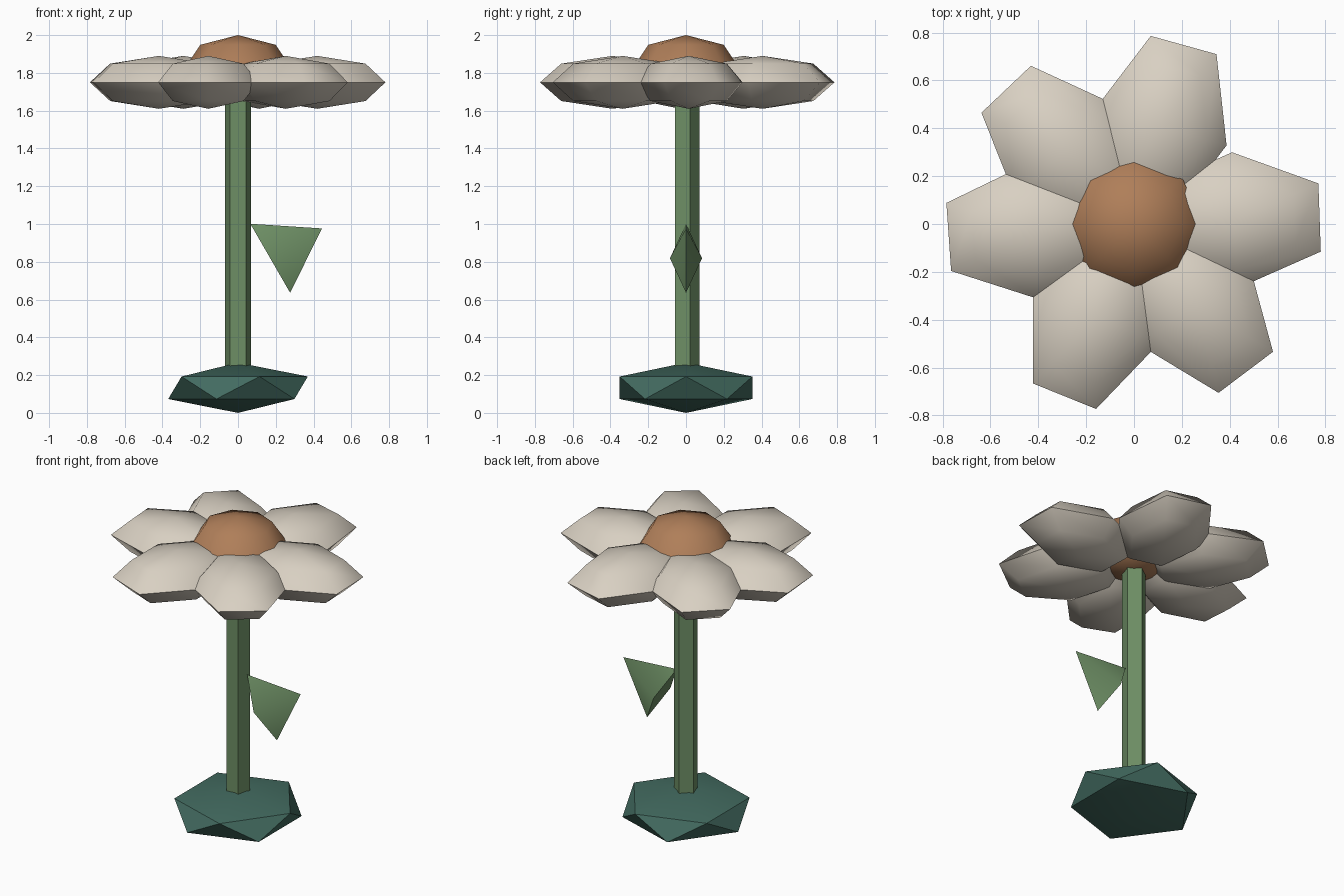
import bpy
import math

cube = bpy.data.objects.get("Cube")
if cube:
    bpy.data.objects.remove(cube, do_unlink=True)


def make_material(name, color):
    mat = bpy.data.materials.new(name)
    mat.use_nodes = True
    mat.diffuse_color = (*color, 1)
    for node in mat.node_tree.nodes:
        if node.type == 'BSDF_PRINCIPLED':
            node.inputs["Base Color"].default_value = (*color, 1)
    return mat


cream = make_material("cream", (0.69, 0.63, 0.54))
brown = make_material("brown", (0.43, 0.21, 0.10))
green = make_material("leaf green", (0.155, 0.275, 0.13))
teal = make_material("dark teal", (0.056, 0.148, 0.118))


def finish(name, mat, scale=(1, 1, 1), smooth_angle=55):
    """Name, scale, colour and shade the primitive just added."""
    obj = bpy.context.object
    obj.name = name
    obj.scale = scale
    bpy.ops.object.transform_apply(location=False, rotation=False, scale=True)
    obj.data.materials.append(mat)
    bpy.ops.object.shade_smooth_by_angle(angle=math.radians(smooth_angle))
    return obj


# Faceted foot
bpy.ops.mesh.primitive_ico_sphere_add(subdivisions=1, radius=1, location=(0, 0, 0.133))
finish("base", teal, (0.413, 0.413, 0.133), 30)

# Five-sided stem
bpy.ops.mesh.primitive_cylinder_add(vertices=5, radius=0.072, depth=1.5,
                                    location=(0, 0, 0.95))
finish("stem", green)

# Leaf: a flattened four-sided cone pointing out and up
bpy.ops.mesh.primitive_cone_add(vertices=4, radius1=1, radius2=0, depth=0.316,
                                location=(0.3075, 0, 0.8975),
                                rotation=(0, math.radians(60), 0))
finish("leaf", green, (0.211, 0.085, 1))

# Six petals, unevenly spread around the centre
for i, degrees in enumerate((2, 74.5, 133.5, 184, 248, 307)):
    a = math.radians(degrees)
    bpy.ops.mesh.primitive_uv_sphere_add(
        segments=6, ring_count=4, radius=1, rotation=(0, 0, a),
        location=(0.42 * math.cos(a), 0.42 * math.sin(a), 1.75))
    finish(f"petal_{i + 1}", cream, (0.411, 0.285, 0.14))

# Flower centre
bpy.ops.mesh.primitive_uv_sphere_add(segments=8, ring_count=4, radius=1,
                                     location=(0, 0, 1.825))
finish("flower_center", brown, (0.282, 0.282, 0.175))
